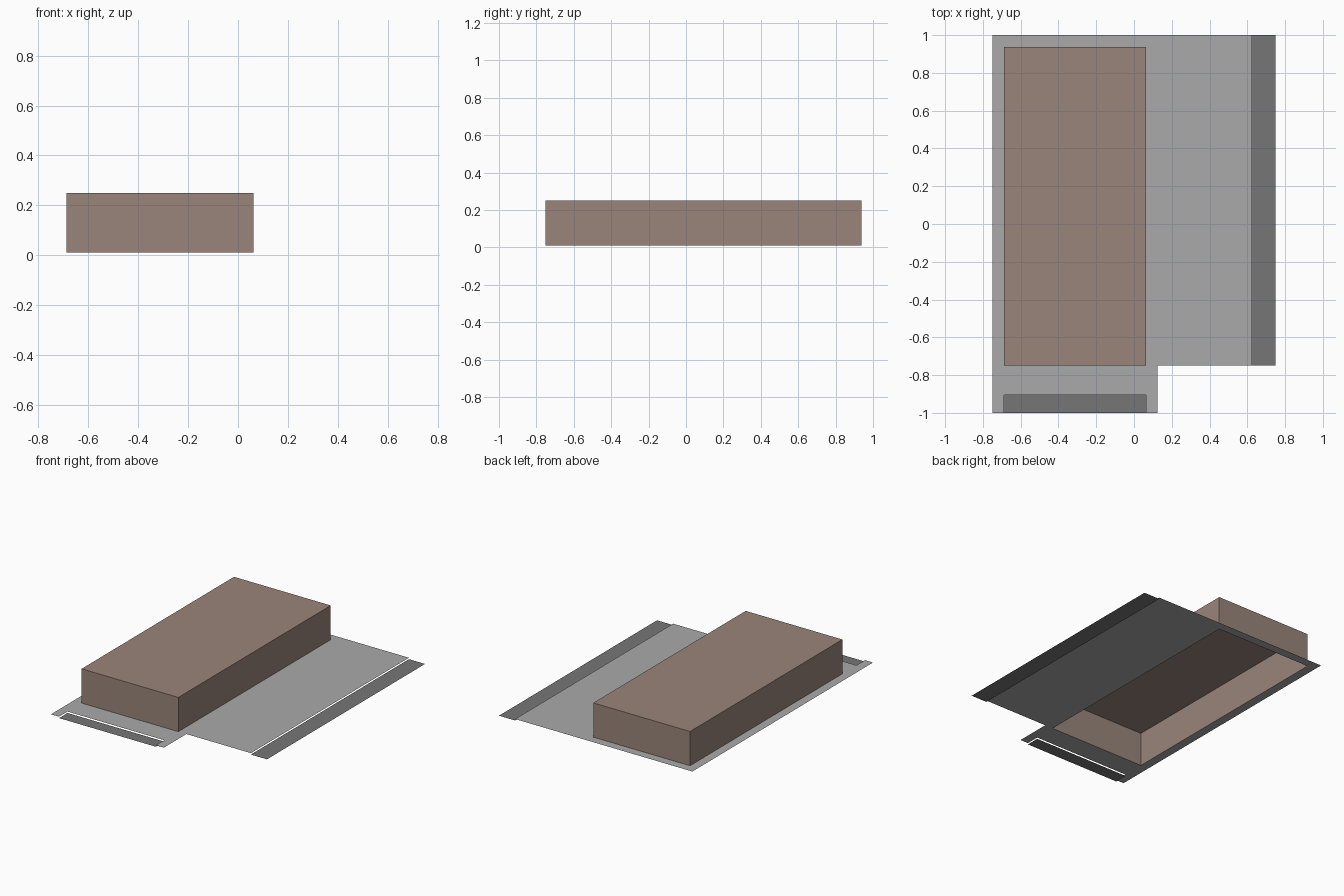
import bpy
import bmesh

cube = bpy.data.objects.get("Cube")
if cube:
    bpy.data.objects.remove(cube, do_unlink=True)


def material(name, rgb):
    mat = bpy.data.materials.new(name)
    mat.use_nodes = True
    mat.diffuse_color = (*rgb, 1)
    mat.node_tree.nodes["Principled BSDF"].inputs["Base Color"].default_value = (*rgb, 1)
    return mat


pale_grey = material("pale grey paving", (0.40, 0.40, 0.40))
dark_grey = material("dark grey asphalt", (0.18, 0.18, 0.18))
brown = material("dusty brown", (0.32, 0.235, 0.195))


def finish(name, bm, mat):
    mesh = bpy.data.meshes.new(name)
    bm.to_mesh(mesh)
    bm.free()
    mesh.materials.append(mat)
    obj = bpy.data.objects.new(name, mesh)
    bpy.context.collection.objects.link(obj)
    return obj


def sheet(name, xs, ys, z, mat, keep=lambda x, y: True):
    """Flat sheet on a grid of cut lines, keeping the cells whose centre passes the rule."""
    bm = bmesh.new()
    for x0, x1 in zip(xs, xs[1:]):
        for y0, y1 in zip(ys, ys[1:]):
            if keep((x0 + x1) / 2, (y0 + y1) / 2):
                corners = [(x0, y0), (x1, y0), (x1, y1), (x0, y1)]
                bm.faces.new([bm.verts.new((x, y, z)) for x, y in corners])
    bmesh.ops.remove_doubles(bm, verts=bm.verts, dist=0.0001)
    return finish(name, bm, mat)


# Main measurements
GROUND, ROOF = 0.01, 0.25
LEFT, RIGHT, FRONT, BACK = -0.6875, 0.0625, -0.75, 0.9375
STEP, KERB, ROAD_EDGE = 0.125, -0.906, 0.625


def is_paved(x, y):
    in_house = LEFT < x < RIGHT and FRONT < y < BACK
    in_front_notch = LEFT < x < RIGHT and y < KERB
    beyond_step = x > STEP and y < FRONT
    return not (in_house or in_front_notch or beyond_step)


# Paving with an opening under the block and a notch for the front strip
sheet("paving", [-0.75, LEFT, RIGHT, STEP, ROAD_EDGE], [-1, KERB, FRONT, BACK, 1],
      GROUND, pale_grey, is_paved)

# Lower strips along the front and the side
sheet("front_strip", [LEFT, RIGHT], [-1, KERB], 0, dark_grey)
sheet("side_strip", [ROAD_EDGE, 0.75], [FRONT, 1], 0, dark_grey)

# Hollow block, open at the bottom
bm = bmesh.new()
bmesh.ops.create_cube(bm, size=1)
bmesh.ops.delete(bm, geom=[f for f in bm.faces if f.normal.z < -0.5], context="FACES_ONLY")
bmesh.ops.scale(bm, vec=(RIGHT - LEFT, BACK - FRONT, ROOF - GROUND), verts=bm.verts)
bmesh.ops.translate(bm, vec=((LEFT + RIGHT) / 2, (FRONT + BACK) / 2, (GROUND + ROOF) / 2),
                    verts=bm.verts)
finish("building_block", bm, brown)
